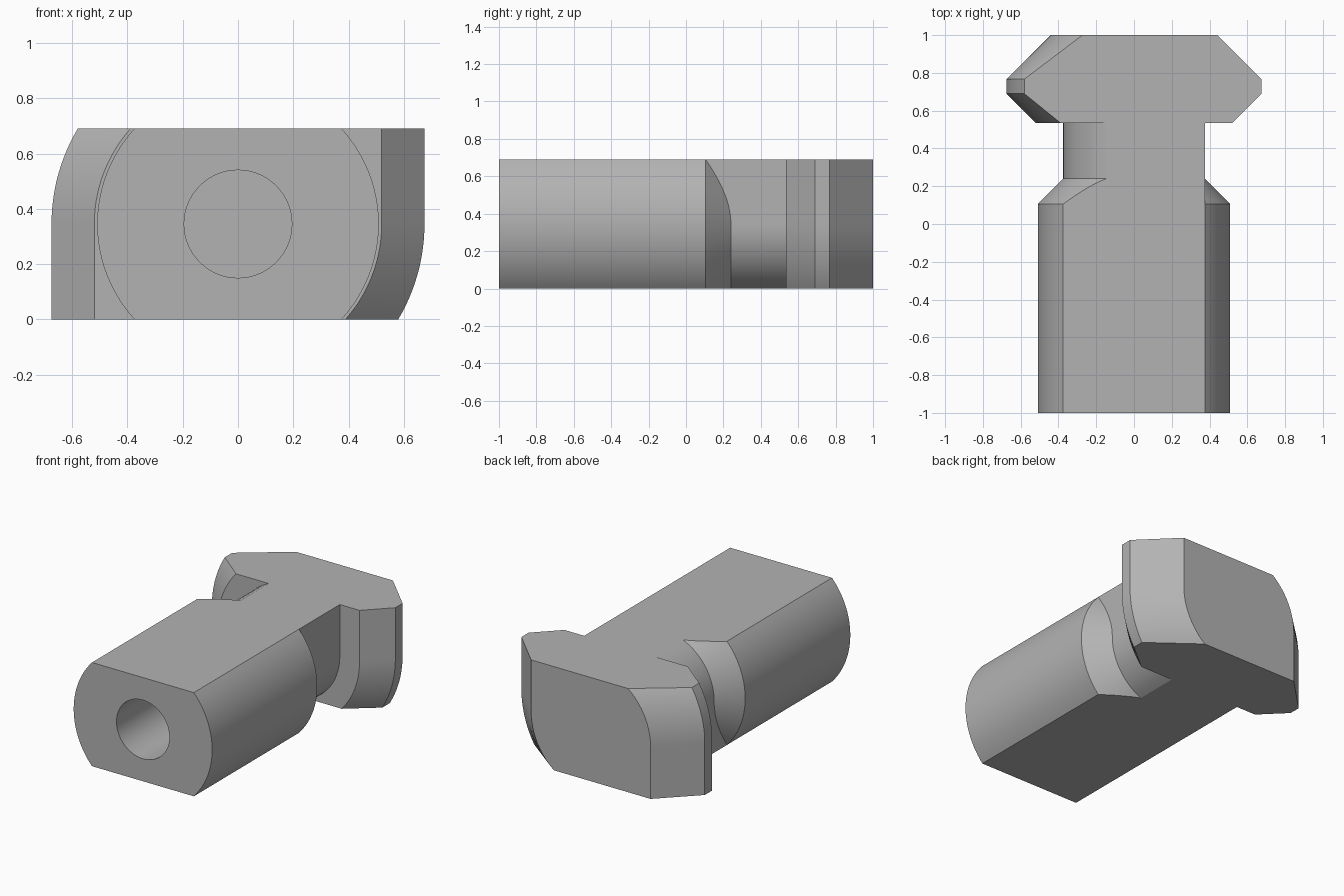
import bpy, bmesh, math

if "Cube" in bpy.data.objects:
    bpy.data.objects.remove(bpy.data.objects["Cube"])

STEPS = 16                 # height samples per half side
HALF = 0.345               # half thickness between the two flats
NECK = 0.375               # neck half width
SHANK = math.hypot(NECK, HALF)

steel = bpy.data.materials.new("grey steel")
steel.use_nodes = True
grey = (0.45, 0.45, 0.45, 1)
steel.diffuse_color = grey
steel.node_tree.nodes["Principled BSDF"].inputs["Base Color"].default_value = grey

# Sections along y: (y, circle radius, width of the square quadrants)
sections = [(-1, SHANK, NECK)]
chamfer_start = len(sections)
for i in range(STEPS, -1, -1):
    r = math.hypot(NECK, HALF * i / STEPS)
    sections.append((0.24 - (r - NECK), r, NECK))
chamfer_end = len(sections) - 1
sections.append((0.535, NECK, NECK))
sections += [(y, r, r) for y, r in ((0.535, 0.52), (0.69, 0.675), (0.767, 0.675), (1, 0.44))]


def half_profile(radius, square):
    """Right side from bottom to top: round below, squared off above."""
    points = []
    for k in range(-STEPS, STEPS + 1):
        z = HALF * k / STEPS
        x = math.sqrt(radius ** 2 - z ** 2)
        points.append((max(x, square) if k >= 0 else x, z))
    return points


# Body: two halves, each the half turn of the other about the long axis
bm = bmesh.new()
halves = [[], []]
for y, r, square in sections:
    for side, sign in enumerate((1, -1)):
        halves[side].append([bm.verts.new((sign * x, y, HALF + sign * z))
                             for x, z in half_profile(r, square)])

for rows in halves:
    for j in range(len(rows) - 1):
        a, b = rows[j], rows[j + 1]
        for k in range(2 * STEPS):
            if chamfer_start <= j < chamfer_end:
                bm.faces.new((a[k], a[k + 1], b[k]))
                bm.faces.new((a[k + 1], b[k + 1], b[k]))
            else:
                bm.faces.new((a[k], a[k + 1], b[k + 1], b[k]))

# Flats on top and bottom, then the end faces
for one, other in (halves, halves[::-1]):
    bm.faces.new([row[-1] for row in one] + [row[0] for row in reversed(other)])
for end in (0, -1):
    bm.faces.new(halves[0][end] + halves[1][end])
bmesh.ops.recalc_face_normals(bm, faces=bm.faces)

mesh = bpy.data.meshes.new("slot_nut_body")
bm.to_mesh(mesh)
bm.free()
mesh.materials.append(steel)
body = bpy.data.objects.new("slot_nut_body", mesh)
bpy.context.collection.objects.link(body)

# Blind bore from the front end
bore_end = 0.2
bpy.ops.mesh.primitive_cylinder_add(vertices=64, radius=0.195, depth=bore_end + 1.1,
                                    location=(0, (bore_end - 1.1) / 2, HALF),
                                    rotation=(math.pi / 2, 0, 0))
cutter = bpy.context.object
cutter.name = "bore_cutter"
cutter.hide_render = True
cutter.data.materials.append(steel)

bpy.ops.object.select_all(action="DESELECT")
body.select_set(True)
bpy.context.view_layer.objects.active = body
cut = body.modifiers.new("bore", "BOOLEAN")
cut.operation = "DIFFERENCE"
cut.solver = "EXACT"
cut.object = cutter
bpy.ops.object.modifier_apply(modifier=cut.name)
bpy.data.objects.remove(cutter)
bpy.ops.object.shade_smooth_by_angle(angle=math.radians(15))
